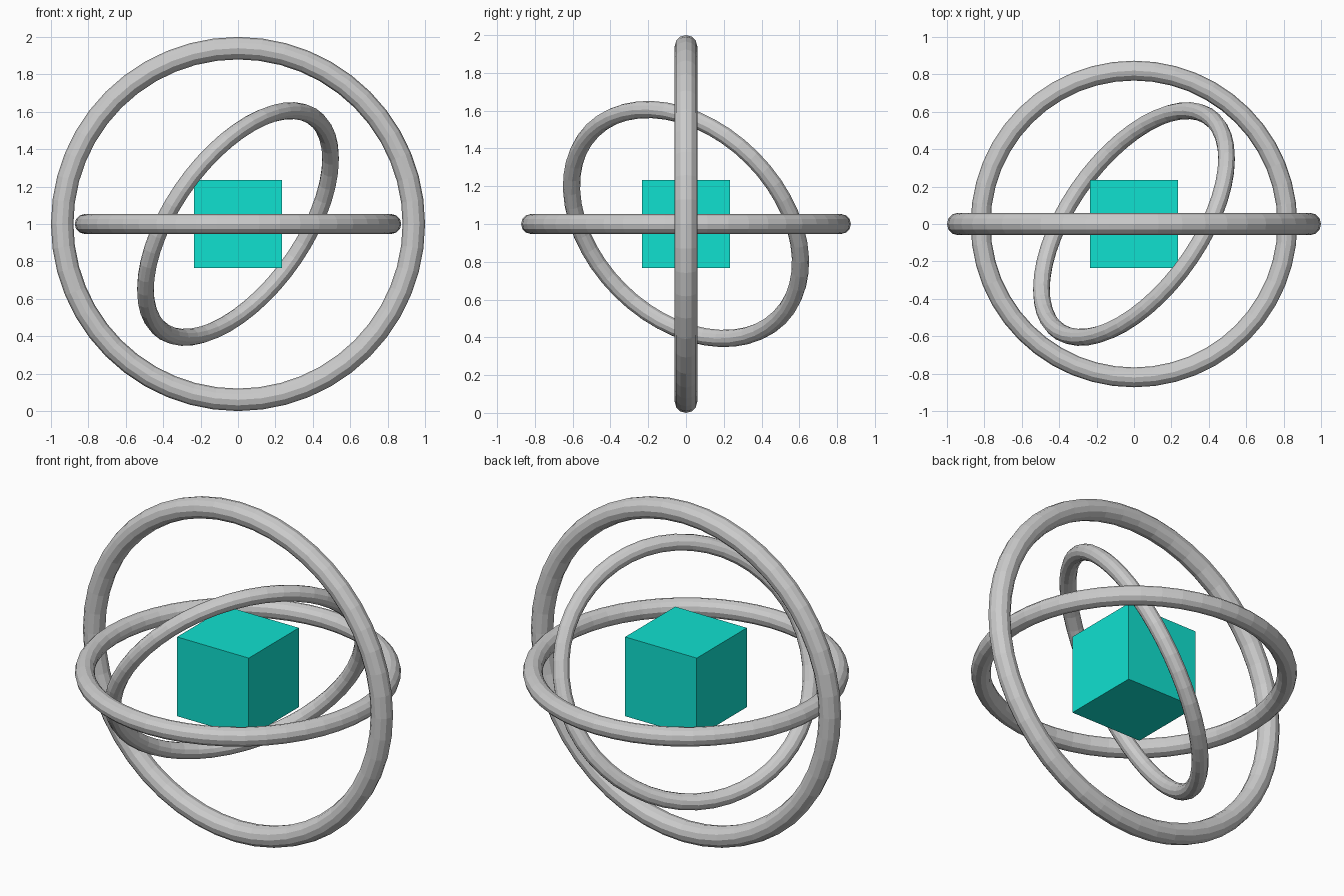
import bpy
from math import radians

if "Cube" in bpy.data.objects:
    bpy.data.objects.remove(bpy.data.objects["Cube"])

CENTRE = (0, 0, 1)


def ring(name, major, minor, rotation):
    bpy.ops.mesh.primitive_torus_add(
        major_segments=48, minor_segments=12,
        major_radius=major, minor_radius=minor,
        location=CENTRE, rotation=[radians(a) for a in rotation])
    bpy.context.object.name = name


# Three nested gyroscope rings
ring("outer_ring", 0.94, 0.06, (90, 0, 0))
ring("middle_ring", 0.82, 0.053, (0, 0, 0))
# Inner ring: upright ring turned 45 degrees about z, then tipped 45 about x
ring("inner_ring", 0.70, 0.0455, (0, 0, 0))
inner = bpy.context.object
inner.rotation_mode = 'QUATERNION'
from mathutils import Matrix
inner.rotation_quaternion = (Matrix.Rotation(radians(-45), 3, 'X')
                             @ Matrix.Rotation(radians(-45), 3, 'Y')).to_quaternion()

# Cube core
bpy.ops.mesh.primitive_cube_add(size=0.468, location=CENTRE)
core = bpy.context.object
core.name = "core_cube"
teal = bpy.data.materials.new("teal")
teal.diffuse_color = (0.005, 0.75, 0.63, 1)
teal.use_nodes = True
teal.node_tree.nodes["Principled BSDF"].inputs["Base Color"].default_value = teal.diffuse_color
core.data.materials.append(teal)
